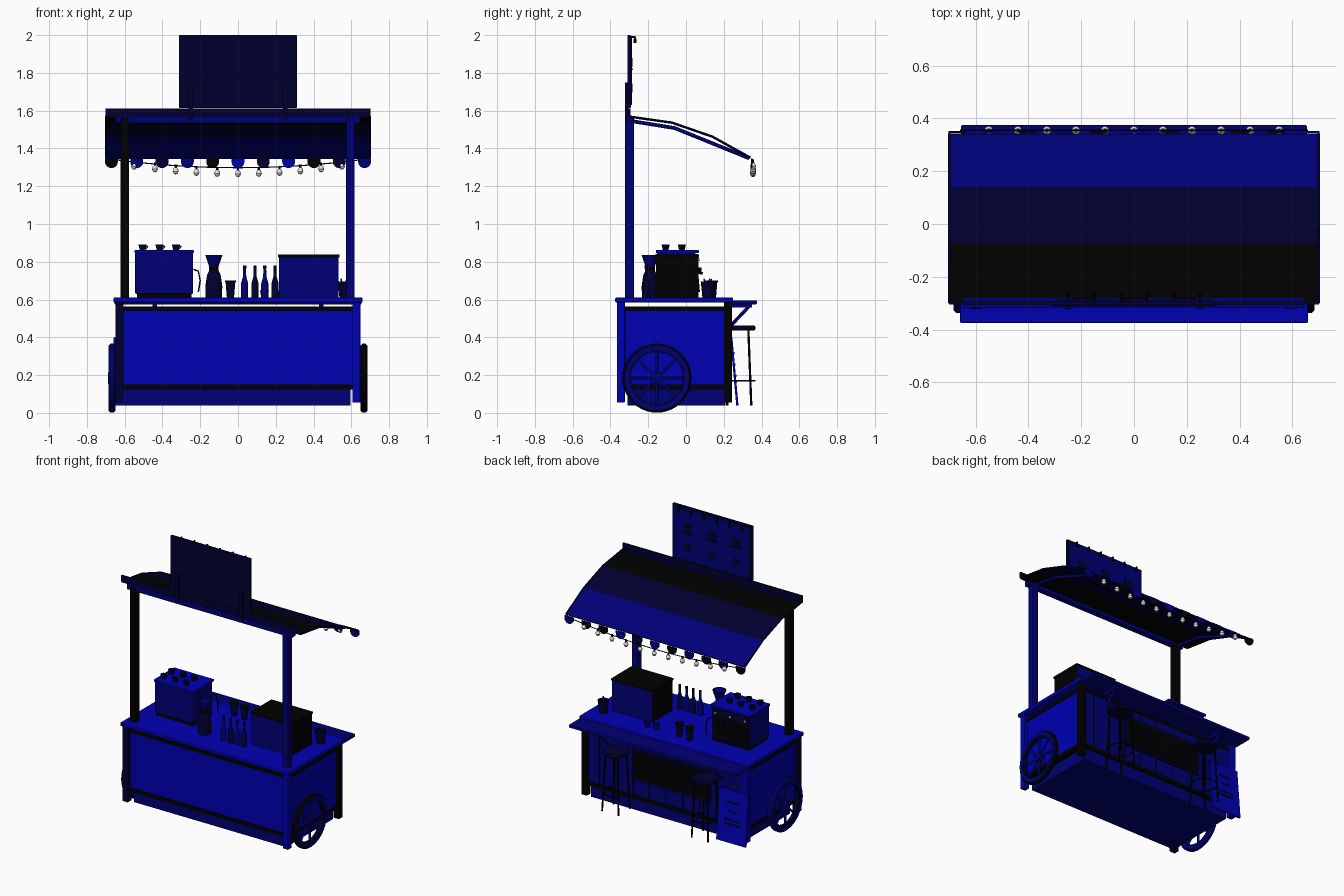
import bpy, bmesh, math
from mathutils import Vector

old = bpy.data.objects.get("Cube")
if old:
    bpy.data.objects.remove(old, do_unlink=True)


def mat(name, r, g, b):
    m = bpy.data.materials.new(name)
    m.use_nodes = True
    m.diffuse_color = (r, g, b, 1)
    node = m.node_tree.nodes["Principled BSDF"]
    node.inputs["Base Color"].default_value = (r, g, b, 1)
    node.inputs["Roughness"].default_value = 0.7
    return m


BRIGHT = mat("bright blue", 0, 0, .45)
MID = mat("royal blue", 0, 0, .18)
NAVY = mat("navy", 0, 0, .03)
BLACK = mat("black", 0, 0, 0)
WHITE = mat("warm white", .75, .75, .75)


def make(name, bm, *mats, smooth=False):
    bmesh.ops.recalc_face_normals(bm, faces=bm.faces)
    me = bpy.data.meshes.new(name)
    bm.to_mesh(me)
    bm.free()
    for m in mats:
        me.materials.append(m)
    ob = bpy.data.objects.new(name, me)
    bpy.context.collection.objects.link(ob)
    if smooth:
        bpy.ops.object.select_all(action='DESELECT')
        ob.select_set(True)
        bpy.context.view_layer.objects.active = ob
        bpy.ops.object.shade_smooth_by_angle(angle=math.radians(35))
    return ob


def box(name, x, y, z, m, bevel=0):
    """Box from (min, max) pairs."""
    bm = bmesh.new()
    bmesh.ops.create_cube(bm, size=1)
    for v in bm.verts:
        v.co = [(a + b) / 2 + c * (b - a) for c, (a, b) in zip(v.co, (x, y, z))]
    ob = make(name, bm, m)
    if bevel:
        mod = ob.modifiers.new("bevel", 'BEVEL')
        mod.width, mod.segments = bevel, 2
    return ob


def lathe(name, profile, loc, m, axis='Z', n=20):
    """Spin (radius, height) points into a closed round part."""
    bm = bmesh.new()
    vs = [bm.verts.new((r, 0, h)) for r, h in profile]
    es = [bm.edges.new(p) for p in zip(vs, vs[1:])]
    bmesh.ops.spin(bm, geom=vs + es, cent=(0, 0, 0), axis=(0, 0, 1),
                   angle=math.tau, steps=n)
    bmesh.ops.remove_doubles(bm, verts=bm.verts, dist=1e-5)
    ob = make(name, bm, m, smooth=True)
    ob.location = loc
    if axis == 'X':
        ob.rotation_euler.y = math.pi / 2
    if axis == 'Y':
        ob.rotation_euler.x = math.pi / 2
    return ob


def rod(name, pts, r, m, cyclic=False):
    cu = bpy.data.curves.new(name, 'CURVE')
    cu.dimensions, cu.bevel_depth, cu.bevel_resolution = '3D', r, 2
    cu.use_fill_caps = True
    sp = cu.splines.new('POLY')
    sp.points.add(len(pts) - 1)
    for p, q in zip(sp.points, pts):
        p.co = (*q, 1)
    sp.use_cyclic_u = cyclic
    cu.materials.append(m)
    ob = bpy.data.objects.new(name, cu)
    bpy.context.collection.objects.link(ob)


def ring(cx, cy, z, r, n=24):
    return [(cx + r * math.cos(math.tau * i / n), cy + r * math.sin(math.tau * i / n), z)
            for i in range(n)]


def disc(r, h):
    return [(0, 0), (r, 0), (r, h), (0, h)]


# Cart body: skirt, panels, trims and corner legs
box("skirt", (-.595, .595), (-.31, .21), (.04, .13), MID)
box("front_panel", (-.61, .61), (-.335, -.2), (.13, .56), BRIGHT)
box("back_panel", (-.61, .61), (-.1, .222), (.13, .56), MID)
box("side_panels", (-.625, .625), (-.32, .21), (.13, .558), BRIGHT)
for i, z in enumerate(((.125, .15), (.54, .562))):
    box(f"trim_{i}", (-.632, .632), (-.342, .23), z, BLACK)
for name, sx, y, m in (("front_right_leg", -1, -.345, NAVY), ("front_left_leg", 1, -.345, BRIGHT),
                       ("back_left_leg", 1, .222, BLACK), ("back_right_leg", -1, .222, BRIGHT)):
    x = sorted((sx * .605, sx * .648))
    box(name, x, (y - .021, y + .021), (.055, .59), m, .003)
for i in range(9):
    x = -.52 + i * .13
    box(f"plank_line_{i}", (x - .004, x + .004), (.22, .226), (.15, .54), NAVY)

# Menu board on the customer side
box("menu_frame", (-.35, .26), (.22, .234), (.26, .48), NAVY)
box("menu_panel", (-.33, .24), (.23, .238), (.275, .465), BLACK)
for i in range(4):
    z = .31 + i * .035
    for x in (-.18, .09):
        box("menu_line", (x - .08, x + .07), (.235, .241), (z, z + .005), NAVY)

# Counter and folding ledge with brackets
box("counter_top", (-.66, .66), (-.375, .25), (.585, .61), BRIGHT, .005)
box("folding_ledge", (-.655, .655), (.235, .375), (.575, .596), MID, .004)
for x in (-.44, .44):
    box("ledge_bracket_arm", (x - .012, x + .012), (.23, .35), (.558, .576), MID)
    rod("ledge_bracket", [(x, .335, .565), (x, .235, .46)], .009, MID)

# Wheels
for s, side in ((-1, "right"), (1, "left")):
    cx, cy, cz = s * .667, -.154, .184
    tyre = lathe(side + "_tyre", [(.148, -.016), (.172, -.018), (.183, -.008), (.183, .008),
                                  (.172, .018), (.148, .016), (.148, -.016)],
                 (cx, cy, cz), MID, 'X', 40)
    tyre.data.materials.append(BLACK if s > 0 else MID)
    for p in tyre.data.polygons:
        p.material_index = int(p.center.xy.length > .174)
    lathe(side + "_rim", [(.138, -.012), (.15, -.012), (.15, .012), (.138, .012),
                          (.138, -.012)], (cx, cy, cz), NAVY, 'X', 40)
    lathe(side + "_hub", [(0, -.022), (.03, -.022), (.03, .018), (0, .018)], (cx, cy, cz), MID, 'X')
    for k in range(4):
        a = math.tau * k / 8
        dy, dz = .142 * math.cos(a), .142 * math.sin(a)
        rod(side + "_spoke", [(cx, cy - dy, cz - dz), (cx, cy + dy, cz + dz)], .008, MID)
rod("axle", [(-.66, -.154, .184), (.66, -.154, .184)], .012, BLACK)

# Canopy posts, beams and support arms
box("right_post", (-.622, -.576), (-.322, -.276), (.6, 1.56), BLACK, .004)
box("left_post", (.572, .618), (-.322, -.276), (.6, 1.56), MID, .004)
box("rear_beam", (-.645, .645), (-.318, -.28), (1.535, 1.572), MID)
box("rear_fascia", (-.702, .702), (-.305, -.293), (1.57, 1.612), NAVY)
for x in (-.6, .6):
    rod("canopy_arm", [(x, -.29, 1.545), (x, -.06, 1.508), (x, .335, 1.348)], .01, MID)

# Striped canopy
bm = bmesh.new()
profile = [(-.3, 1.57), (-.074, 1.538), (.14, 1.464), (.342, 1.352)]
rows = [[bm.verts.new((x, y, z)) for x in (-.7, .7)] for y, z in profile]
for i, (a, b) in enumerate(zip(rows, rows[1:])):
    bm.faces.new((a[0], a[1], b[1], b[0])).material_index = i
canopy = make("canopy", bm, BLACK, NAVY, MID)
canopy.modifiers.new("thickness", 'SOLIDIFY').thickness = .008
for x in (-.7, .7):
    rod("canopy_hem", [(x, y, z) for y, z in profile], .005, NAVY)

# Scalloped edge of hanging half discs
order = [BLACK, MID, NAVY, MID, BLACK, BRIGHT, NAVY, BRIGHT, BLACK, NAVY, MID]
for i, m in enumerate(order):
    bm = bmesh.new()
    arc = [math.pi * (1 + k / 14) for k in range(15)]
    pts = [(.034, .016), (-.034, .016)] + [(.034 * math.cos(a), .034 * math.sin(a)) for a in arc]
    bm.faces.new([bm.verts.new((x, 0, z)) for x, z in pts])
    scallop = make("scallop", bm, m)
    scallop.location = (-.67 + i * .134, .343, 1.33)
    scallop.modifiers.new("thickness", 'SOLIDIFY').thickness = .01

# String of bulbs
sag = [(-.66 + .055 * i) for i in range(25)]
rod("light_cable", [(x, .355, 1.298 + .1 * x * x) for x in sag], .003, BLACK)
for i in range(11):
    x = -.55 + .11 * i
    z = 1.268 + .13 * x * x
    lathe("bulb", [(0, -.02), (.01, -.016), (.016, -.003), (.013, .009), (.008, .016), (0, .018)],
          (x, .355, z), WHITE, n=12)
    lathe("bulb_socket", disc(.006, .018), (x, .355, z + .014), BLACK, n=10)

# Roof sign with supports, lamps and picture plates
box("sign_board", (-.312, .312), (-.31, -.292), (1.615, 2), NAVY, .004)
box("sign_face", (-.297, .297), (-.293, -.287), (1.63, 1.985), MID)
for x in (-.25, .25):
    box("sign_support", (x - .012, x + .012), (-.322, -.305), (1.55, 1.75), NAVY)
for i in range(6):
    x = -.25 + .1 * i
    rod("sign_lamp_arm", [(x, -.3, 1.99), (x, -.27, 1.99)], .004, BLACK)
    lathe("sign_lamp", [(0, .02), (.005, .02), (.009, -.014), (0, -.014)], (x, -.27, 1.972), BLACK, n=12)
for row, z in enumerate((1.72, 1.85)):
    for x in (-.19, 0, .19):
        if row:
            box("sign_picture", (x - .03, x + .03), (-.289, -.283), (z - .02, z + .03), NAVY)
            rod("picture_stroke", [(x - .045, -.285, z - .03), (x + .045, -.285, z - .03)], .004, BLACK)
        else:
            lathe("sign_badge", disc(.025, .006), (x, -.283, z), NAVY, 'Y', 16)

# Espresso machine with cups on top
box("machine_base", (-.535, -.245), (-.15, .06), (.608, .632), BLACK)
box("machine_body", (-.545, -.237), (-.155, .05), (.63, .848), MID, .006)
box("machine_top", (-.548, -.234), (-.16, .068), (.846, .862), BRIGHT, .004)
box("machine_recess", (-.53, -.25), (.049, .056), (.645, .78), BLACK)
box("machine_controls", (-.53, -.25), (.045, .064), (.78, .84), NAVY)
for x in (-.46, -.32):
    lathe("brew_head", disc(.022, .035), (x, .06, .735), BLACK)
    rod("brew_handle", [(x, .06, .745), (x, .088, .738)], .007, BLACK)
for x in (-.505, -.39, -.275):
    lathe("machine_knob", disc(.007, .01), (x, .072, .81), WHITE, 'Y', 12)
rod("steam_wand", [(-.235, .05, .76), (-.21, .06, .75), (-.2, .065, .7), (-.21, .07, .64)], .004, BLACK)
CUP = [(0, 0), (.015, 0), (.022, .03), (.018, .03), (.013, .006), (0, .006)]
for x in (-.505, -.415, -.328):
    for y in (-.108, -.022):
        lathe("machine_cup", CUP, (x, y, .861), NAVY, n=14)
        rod("cup_handle", [(x + .018, y, .885), (x + .029, y, .882), (x + .017, y, .868)], .003, NAVY)

# Oven with black lid and ends
oven = box("oven", (.218, .532), (-.16, .065), (.61, .825), MID)
oven.data.materials.append(BLACK)
for p in oven.data.polygons:
    p.material_index = int(abs(p.normal.y) < .5)
box("oven_lid", (.212, .538), (-.165, .07), (.823, .838), BLACK, .003)

# Coffee brewer, bottles, cups and utensil pot
lathe("brewer_body", [(0, 0), (.043, 0), (.045, .06), (.036, .12), (.022, .15), (.022, .16), (0, .16)],
      (-.128, -.19, .61), NAVY)
lathe("brewer_cone", [(0, 0), (.022, 0), (.045, .07), (.04, .07), (.018, .01), (0, .01)],
      (-.128, -.19, .765), MID)
lathe("brewer_collar", disc(.026, .03), (-.128, -.19, .745), BLACK)
for i, x in enumerate((.035, .09, .142, .196)):
    lathe("bottle", [(0, 0), (.019, 0), (.019, .075), (.009, .11), (.007, .16), (0, .16)],
          (x, -.21, .61), NAVY if i % 2 else MID, n=14)
    lathe("bottle_cap", disc(.009, .014), (x, -.21, .765), BLACK, n=12)
for x, y in ((-.04, .13), (-.128, .14)):
    lathe("paper_cup", [(0, 0), (.019, 0), (.026, .085), (0, .085)], (x, y, .61), NAVY)
    lathe("paper_cup_lid", disc(.029, .01), (x, y, .692), BLACK)
for x in (.14, .21):
    lathe("mug", [(r * 1.1, h * 1.3) for r, h in CUP], (x, .13, .61), MID)
lathe("utensil_pot", [(0, 0), (.028, 0), (.037, .085), (.032, .085), (.026, .02), (0, .02)],
      (.565, .115, .61), NAVY)
for dx, dy in ((-.02, .01), (.015, -.02), (.01, .02)):
    rod("utensil", [(.565, .115, .63), (.565 + dx, .115 + dy, .71)], .004, MID)

# Stools
for cx, side in ((-.35, "right"), (.35, "left")):
    cy = .282
    lathe(side + "_stool_seat", [(0, 0), (.08, 0), (.086, .008), (.086, .02), (.078, .028), (0, .028)],
          (cx, cy, .435), NAVY, n=24)
    for k in range(4):
        d = Vector((math.cos(math.pi / 4 + k * math.pi / 2), math.sin(math.pi / 4 + k * math.pi / 2), 0))
        top, foot = Vector((cx, cy, .44)) + d * .068, Vector((cx, cy, .04)) + d * .09
        rod(side + "_stool_leg", [top, foot], .006, BLACK)
    rod(side + "_stool_foot_ring", ring(cx, cy, .17, .083), .004, BLACK, True)

# Leaning pavement sign
sign = box("pavement_sign", (-.115, .115), (-.006, .006), (0, .36), BRIGHT)
marks = [box("pavement_mark", (-w, w), (.005, .009), (z, z + .012), NAVY)
         for w, z in ((.05, .27), (.03, .21), (.06, .15), (.06, .12))]
for ob in [sign] + marks:
    ob.location = (-.545, .272, .04)
    ob.rotation_euler.x = .09
